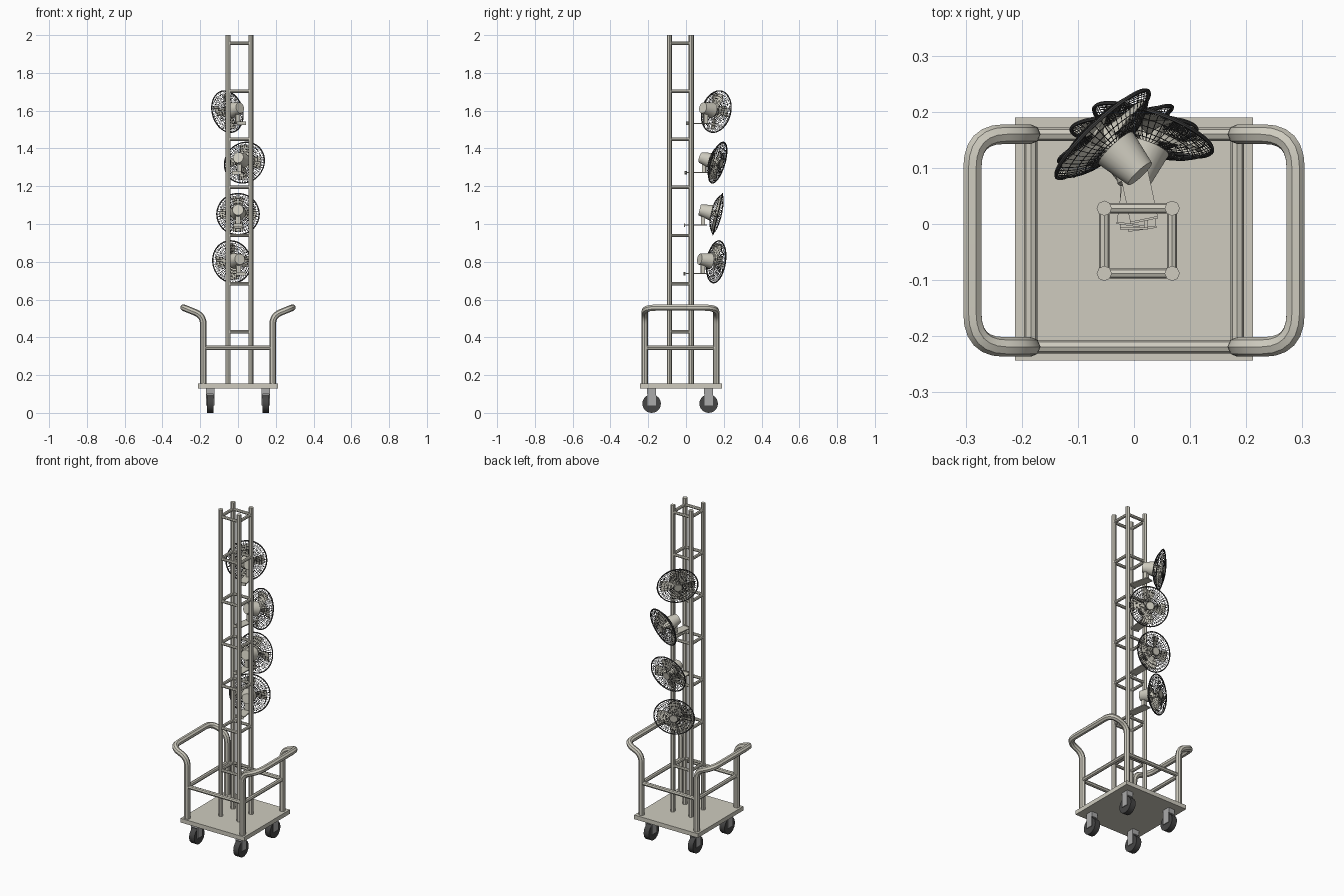
import bpy, bmesh
from math import sin, cos, pi, radians
from mathutils import Vector, Matrix

if "Cube" in bpy.data.objects:
    bpy.data.objects.remove(bpy.data.objects["Cube"])


def mat(name, c):
    m = bpy.data.materials.new(name)
    m.diffuse_color = (*c, 1)
    m.use_nodes = True
    m.node_tree.nodes["Principled BSDF"].inputs["Base Color"].default_value = m.diffuse_color
    return m


BEIGE = mat("beige_paint", (0.62, 0.6, 0.52))
DARK = mat("dark_rubber", (0.06, 0.06, 0.06))
STEEL = mat("grey_steel", (0.4, 0.4, 0.4))


def add(name, mesh, m, smooth=True, matrix=None):
    o = bpy.data.objects.new(name, mesh)
    bpy.context.collection.objects.link(o)
    if not mesh.materials:
        mesh.materials.append(m)
    if matrix:
        o.matrix_world = matrix
    if smooth:
        bpy.ops.object.select_all(action='DESELECT')
        bpy.context.view_layer.objects.active = o
        o.select_set(True)
        bpy.ops.object.shade_smooth_by_angle(angle=radians(40))
    return o


def wires(name, paths, r, res, m, cyclic=False):
    """Sweep round tubes along paths and return one mesh."""
    cu = bpy.data.curves.new(name, 'CURVE')
    cu.dimensions = '3D'
    cu.bevel_depth, cu.bevel_resolution, cu.use_fill_caps = r, res, True
    for p in paths:
        s = cu.splines.new('POLY')
        s.points.add(len(p) - 1)
        for q, v in zip(s.points, p):
            q.co = (*v, 1)
        s.use_cyclic_u = cyclic
    o = bpy.data.objects.new(name, cu)
    bpy.context.collection.objects.link(o)
    me = bpy.data.meshes.new_from_object(o.evaluated_get(bpy.context.evaluated_depsgraph_get()))
    bpy.data.objects.remove(o)
    me.materials.clear()
    me.materials.append(m)
    return me


def tube(name, path, r, m=BEIGE):
    return add(name, wires(name, [path], r, 2, m), m)


def box(name, lo, hi, m, matrix=None):
    bm = bmesh.new()
    bmesh.ops.create_cube(bm, size=1)
    lo, hi = Vector(lo), Vector(hi)
    for v in bm.verts:
        v.co = (lo + hi) / 2 + v.co * (hi - lo)
    me = bpy.data.meshes.new(name)
    bm.to_mesh(me)
    return add(name, me, m, False, matrix)


def cone(name, r1, r2, depth, m, matrix, n=24):
    bm = bmesh.new()
    bmesh.ops.create_cone(bm, cap_ends=True, segments=n, radius1=r1, radius2=r2, depth=depth)
    me = bpy.data.meshes.new(name)
    bm.to_mesh(me)
    return add(name, me, m, True, matrix)


def rounded(pts, radii, steps=6):
    """Polyline with its inner corners rounded."""
    pts = [Vector(p) for p in pts]
    out = [pts[0]]
    for a, b, c, d in zip(pts, pts[1:], pts[2:], radii):
        p, q = b + (a - b).normalized() * d, b + (c - b).normalized() * d
        for i in range(steps + 1):
            t = i / steps
            out.append(p * (1 - t) ** 2 + b * 2 * t * (1 - t) + q * t * t)
    return out + [pts[-1]]


# trolley deck
box("deck", (-0.212, -0.243, 0.13), (0.212, 0.19, 0.155), BEIGE)

# push handles
Y0, Y1 = -0.219, 0.16
for s in (-1, 1):
    foot, knee, tip = (s * .184, .15), (s * .184, .515), (s * .288, .557)
    prof = [(foot[0], Y0, foot[1]), (knee[0], Y0, knee[1]), (tip[0], Y0, tip[1]),
            (tip[0], Y1, tip[1]), (knee[0], Y1, knee[1]), (foot[0], Y1, foot[1])]
    tube("push_handle", rounded(prof, [.045, .06, .06, .045]), .0175)
    tube("side_rail", [(s * .184, Y0, .345), (s * .184, Y1, .345)], .012)
for y in (Y0, Y1):
    tube("cross_rail", [(-.184, y, .345), (.184, y, .345)], .012)

# casters
for x in (-.147, .147):
    for y in (-.182, .12):
        cone("wheel", .049, .049, .034, DARK,
             Matrix.Translation((x, y, .049)) @ Matrix.Rotation(pi / 2, 4, 'Y'))
        for s in (-1, 1):
            box("caster_fork", (x + s * .02 - .002, y - .022, .04), (x + s * .02 + .002, y + .022, .13), STEEL)
        box("caster_head", (x - .02, y - .024, .1), (x + .02, y + .024, .13), STEEL)

# lattice mast
XS, YS = (-.053, .068), (-.088, .028)
for x in XS:
    for y in YS:
        tube("mast_post", [(x, y, .15), (x, y, 2.0)], .0135)
for i in range(7):
    z = .43 + .2545 * i
    for x in XS:
        tube("mast_rung", [(x, YS[0], z), (x, YS[1], z)], .009)
    for y in YS:
        tube("mast_rung", [(XS[0], y, z), (XS[1], y, z)], .009)

# fan meshes, shared by all fans; local +z is the airflow direction
R, N = .112, 48


def front(r):
    return .02 * (1 - (r / R) ** 3)


def back(r):
    return -.036 * (1 - (r / R) ** 3)


def ring(r, z, n=N):
    return [(r * cos(2 * pi * i / n), r * sin(2 * pi * i / n), z) for i in range(n)]


spokes, rings = [], []
for f, r0 in ((front, .024), (back, .038)):
    rs = [r0 + (R - r0) * i / 5 for i in range(6)]
    for i in range(N):
        a = 2 * pi * i / N
        spokes.append([(r * cos(a), r * sin(a), f(r)) for r in rs])
    rings += [ring(r, f(r)) for r in rs[:-1]]
spoke_me = wires("cage_spokes", spokes, .0008, 0, DARK)
ring_me = wires("cage_rings", rings, .0008, 0, DARK, True)
rim_me = wires("cage_rim", [ring(R, 0)], .0035, 1, DARK, True)

# four pitched blades
bm = bmesh.new()
for k in range(4):
    g = []
    for i in range(5):
        r = .015 + .02 * i
        w = .3 + .12 * sin(pi * i / 4)
        g.append([bm.verts.new((r * cos(k * pi / 2 + w * t), r * sin(k * pi / 2 + w * t),
                                -.008 + .011 * t + .002 * t * t)) for t in (-1, -.33, .33, 1)])
    for a, b in zip(g, g[1:]):
        for j in range(3):
            bm.faces.new((a[j], b[j], b[j + 1], a[j + 1]))
bmesh.ops.solidify(bm, geom=bm.faces[:], thickness=.0015)
blade_me = bpy.data.meshes.new("blades")
bm.to_mesh(blade_me)

# fans: centre, facing direction, bracket height and yaw
FANS = [((-.056, .16, 1.595), (-.67, .71, -.2), 1.533, 12),
        ((.034, .168, 1.325), (.33, .9, -.27), 1.272, -8),
        ((.0, .168, 1.052), (0, .97, -.23), .994, 0),
        ((-.033, .16, .8), (-.43, .89, -.14), .737, 8)]
for c, n, zb, yaw in FANS:
    n = Vector(n).normalized()
    M = Matrix.Translation(c) @ n.to_track_quat('Z', 'Y').to_matrix().to_4x4()
    for nm, me in (("cage_spokes", spoke_me), ("cage_rings", ring_me), ("cage_rim", rim_me)):
        add(nm, me, DARK, True, M)
    add("fan_blades", blade_me, BEIGE, True, M)
    cone("fan_motor", .029, .042, .064, BEIGE, M @ Matrix.Translation((0, 0, -.067)))
    cone("fan_hub", .019, .016, .046, BEIGE, M @ Matrix.Translation((0, 0, -.012)))
    cone("cage_cap", .025, .022, .004, BEIGE, M @ Matrix.Translation((0, 0, .02)))
    # mounting bracket clipped to the mast
    P = Vector(c) - n * .08
    B = Matrix.Translation((P.x, P.y, zb)) @ Matrix.Rotation(radians(yaw), 4, 'Z')
    box("bracket_plate", (-.025, -.1, -.003), (.025, .022, .003), BEIGE, B)
    box("bracket_lip", (-.025, -.1, -.009), (.025, -.096, .009), BEIGE, B)
    box("bracket_stem", (-.012, -.01, 0), (.012, .01, P.z - zb), BEIGE, B)
